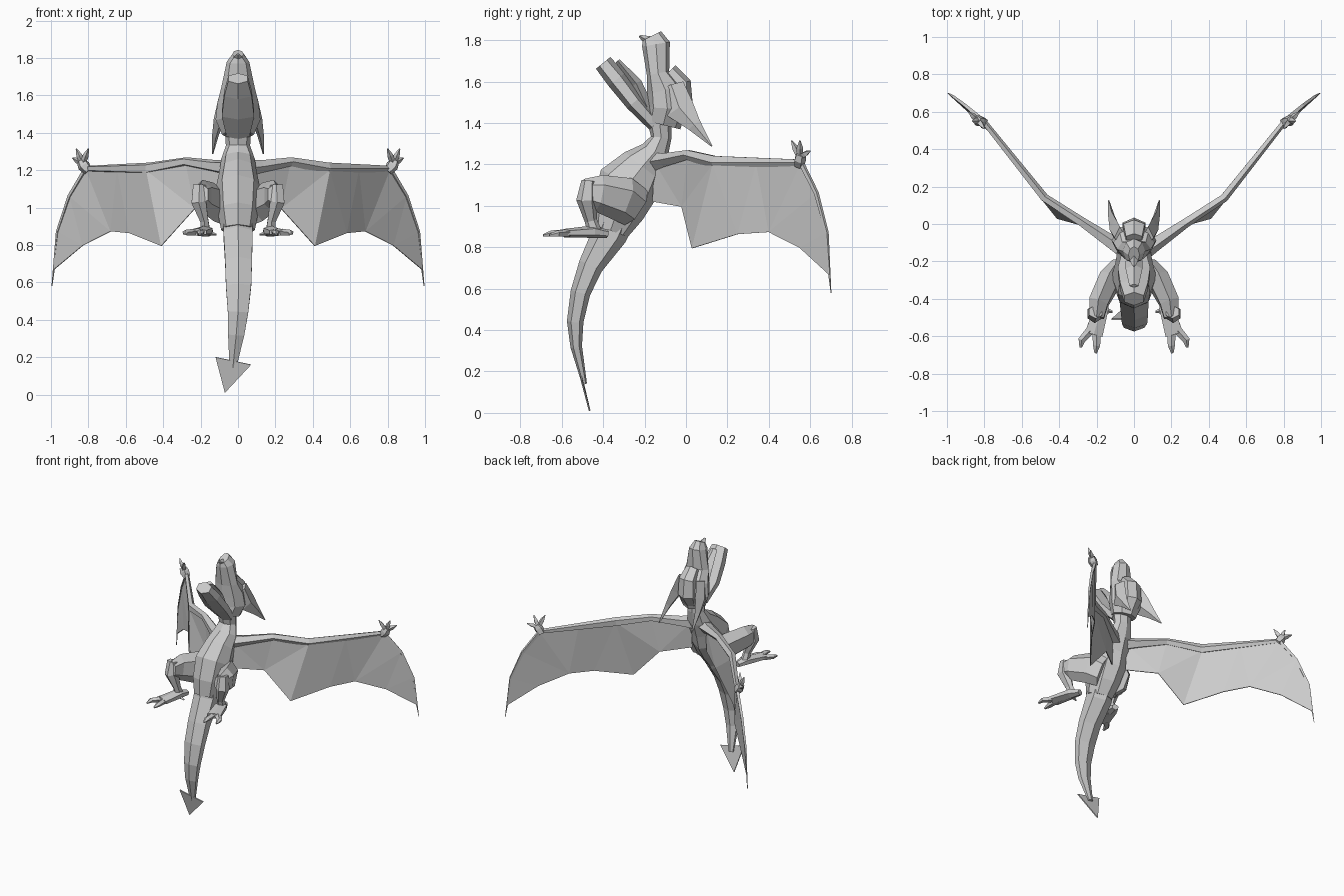
import bpy, bmesh
from math import cos, sin, pi
from mathutils import Vector

old = bpy.data.objects.get("Cube")
if old:
    bpy.data.objects.remove(old, do_unlink=True)

grey = bpy.data.materials.new("stone_grey")
grey.use_nodes = True
grey.diffuse_color = (0.6, 0.6, 0.6, 1)
grey.node_tree.nodes["Principled BSDF"].inputs["Base Color"].default_value = (0.6, 0.6, 0.6, 1)


def finish(name, bm):
    """Turn a bmesh into a flat shaded grey object."""
    bmesh.ops.recalc_face_normals(bm, faces=bm.faces)
    mesh = bpy.data.meshes.new(name)
    bm.to_mesh(mesh)
    bm.free()
    mesh.materials.append(grey)
    obj = bpy.data.objects.new(name, mesh)
    bpy.context.collection.objects.link(obj)
    return obj


def tube(name, sections, sides=6, side=1, across=(1, 0, 0), phase=pi / 2):
    """Loft rings along a path; each section is x, y, z, half width, half depth."""
    bm = bmesh.new()
    centres = [Vector((s[0] * side, s[1], s[2])) for s in sections]
    rings = []
    for i, section in enumerate(sections):
        before, after = centres[max(i - 1, 0)], centres[min(i + 1, len(centres) - 1)]
        along = (after - before).normalized()
        wide = Vector(across)
        wide = (wide - along * wide.dot(along)).normalized()
        deep = along.cross(wide)
        width, depth = section[3], section[4]
        ring = []
        for k in range(sides):
            angle = phase + 2 * pi * k / sides
            offset = wide * width * cos(angle) + deep * depth * sin(angle)
            ring.append(bm.verts.new(centres[i] + offset))
        rings.append(ring)
    for lower, upper in zip(rings, rings[1:]):
        for k in range(sides):
            n = (k + 1) % sides
            bm.faces.new((lower[k], lower[n], upper[n], upper[k]))
    bm.faces.new(rings[0])
    bm.faces.new(rings[-1])
    return finish(name, bm)


def sheet(name, points, faces, thickness, side=1):
    """Thin plate made from a few points."""
    bm = bmesh.new()
    verts = [bm.verts.new((x * side, y, z)) for x, y, z in points]
    for face in faces:
        bm.faces.new([verts[i] for i in face])
    bmesh.ops.triangulate(bm, faces=bm.faces)
    obj = finish(name, bm)
    solid = obj.modifiers.new("thickness", "SOLIDIFY")
    solid.thickness = thickness
    solid.offset = 0
    return obj


# Torso with neck, leaning forward over the hips
tube("torso", [
    (0, -.13, 1.43, .07, .06), (0, -.12, 1.33, .065, .05),
    (0, -.15, 1.26, .09, .07), (0, -.21, 1.19, .10, .11),
    (0, -.28, 1.10, .12, .15), (0, -.33, .98, .11, .13),
    (0, -.365, .88, .09, .09)], sides=8)

# Tail, curving down and slightly to the right
tube("tail", [
    (0, -.33, .97, .09, .10), (0, -.37, .86, .09, .085),
    (.003, -.46, .71, .083, .06), (.003, -.51, .58, .078, .048),
    (0, -.535, .44, .063, .04), (-.01, -.53, .32, .05, .028),
    (-.028, -.49, .14, .02, .012)])
sheet("tail_arrowhead", [(-.12, -.51, .2), (.07, -.505, .16), (-.07, -.465, .01)],
      [(0, 1, 2)], .008)

# Head thrown back, with upper jaw, open lower jaw and tongue
tube("skull_and_snout", [
    (0, -.165, 1.82, .03, .05), (0, -.145, 1.78, .06, .068),
    (0, -.135, 1.64, .09, .055), (0, -.10, 1.56, .11, .09),
    (0, -.09, 1.47, .12, .095), (0, -.11, 1.39, .085, .085)], sides=8)
tube("snout_hook", [(0, -.17, 1.79, .035, .03), (0, -.225, 1.82, .008, .006)], sides=4)
tube("brow_crest", [
    (0, -.08, 1.65, .05, .04), (0, -.02, 1.59, .065, .045),
    (0, -.02, 1.48, .07, .055), (0, -.05, 1.40, .05, .03)])
tube("lower_jaw", [
    (0, -.15, 1.39, .07, .035), (0, -.25, 1.50, .10, .045),
    (0, -.335, 1.61, .085, .05), (0, -.40, 1.69, .06, .045)],
    phase=pi / 6)
tube("tongue", [
    (0, -.18, 1.46, .045, .03), (0, -.24, 1.59, .045, .028),
    (0, -.33, 1.70, .025, .012)], sides=4)

for word, side in (("left", 1), ("right", -1)):
    # Swept back horn at the cheek
    tube(word + "_horn", [
        (.075, -.07, 1.58, .03, .06), (.10, -.03, 1.47, .03, .07),
        (.12, .04, 1.39, .018, .035), (.135, .125, 1.287, .003, .003)],
        sides=4, side=side)

    # Folded leg: thigh rising to the knee, shank dropping to the ankle
    tube(word + "_thigh", [
        (.08, -.24, .99, .05, .10), (.13, -.30, 1.03, .065, .11),
        (.19, -.42, 1.06, .06, .09), (.20, -.50, 1.07, .045, .06)], side=side)
    tube(word + "_shank", [
        (.205, -.47, 1.12, .04, .035), (.21, -.48, 1.03, .045, .05),
        (.18, -.46, .93, .025, .03), (.175, -.44, .87, .03, .035)], side=side)
    tube(word + "_foot", [
        (.155, -.38, .865, .025, .02), (.175, -.45, .875, .045, .03),
        (.215, -.59, .868, .055, .02)], side=side)
    for toe, x, y in (("inner", .205, -.69), ("outer", .285, -.66)):
        tube(word + "_" + toe + "_toe", [
            (.20 if toe == "inner" else .235, -.57, .867, .025, .02),
            (x - .005, y + .04, .865, .02, .016), (x, y, .857, .007, .006)],
            sides=5, side=side)
    tube(word + "_back_toe", [
        (.16, -.46, .865, .02, .016), (.115, -.47, .855, .006, .005)],
        sides=4, side=side, across=(0, 1, 0))

    # Wing arm and the tapering finger along the outer edge
    tube(word + "_wing_arm", [
        (.03, -.16, 1.21, .05, .05), (.12, -.10, 1.22, .035, .04),
        (.28, .01, 1.245, .025, .027), (.48, .14, 1.208, .034, .024),
        (.81, .555, 1.208, .016, .016)],
        sides=5, side=side, across=(0, 0, 1))
    tube(word + "_wing_finger", [
        (.81, .555, 1.21, .014, .014), (.90, .63, 1.06, .012, .012),
        (.965, .68, .87, .009, .009), (.995, .70, .58, .002, .002)],
        sides=4, side=side, across=(0, 1, 0))

    # Membrane: seven points on the arm edge, seven on the scalloped edge, one tip
    upper = [(.06, -.15, 1.21), (.28, .01, 1.245), (.49, .13, 1.20), (.645, .34, 1.203),
             (.81, .555, 1.20), (.90, .63, 1.06), (.965, .68, .87)]
    lower = [(.06, -.16, 1.02), (.23, -.02, .995), (.41, .03, .795), (.58, .25, .863),
             (.68, .40, .873), (.83, .55, .797), (.982, .688, .67)]
    count = len(upper)
    panels = [(i, i + 1, count + i + 1, count + i) for i in range(count - 1)]
    panels.append((count - 1, 2 * count, 2 * count - 1))
    sheet(word + "_wing_membrane", upper + lower + [(.995, .70, .58)],
          panels, .006, side)

    # Small clawed hand at the wrist
    tube(word + "_hand", [
        (.80, .545, 1.195, .025, .025), (.825, .55, 1.225, .035, .03),
        (.84, .555, 1.25, .025, .025)], sides=5, side=side)
    for number, tip in enumerate([(.80, .51, 1.315), (.865, .55, 1.315), (.885, .60, 1.265)]):
        base = Vector((.83, .55, 1.235))
        middle = base.lerp(Vector(tip), .55)
        tube(word + "_claw_" + "abc"[number], [
            (*base, .016, .016), (*middle, .016, .016), (*tip, .003, .003)],
            sides=4, side=side, across=(0, 1, 0))
